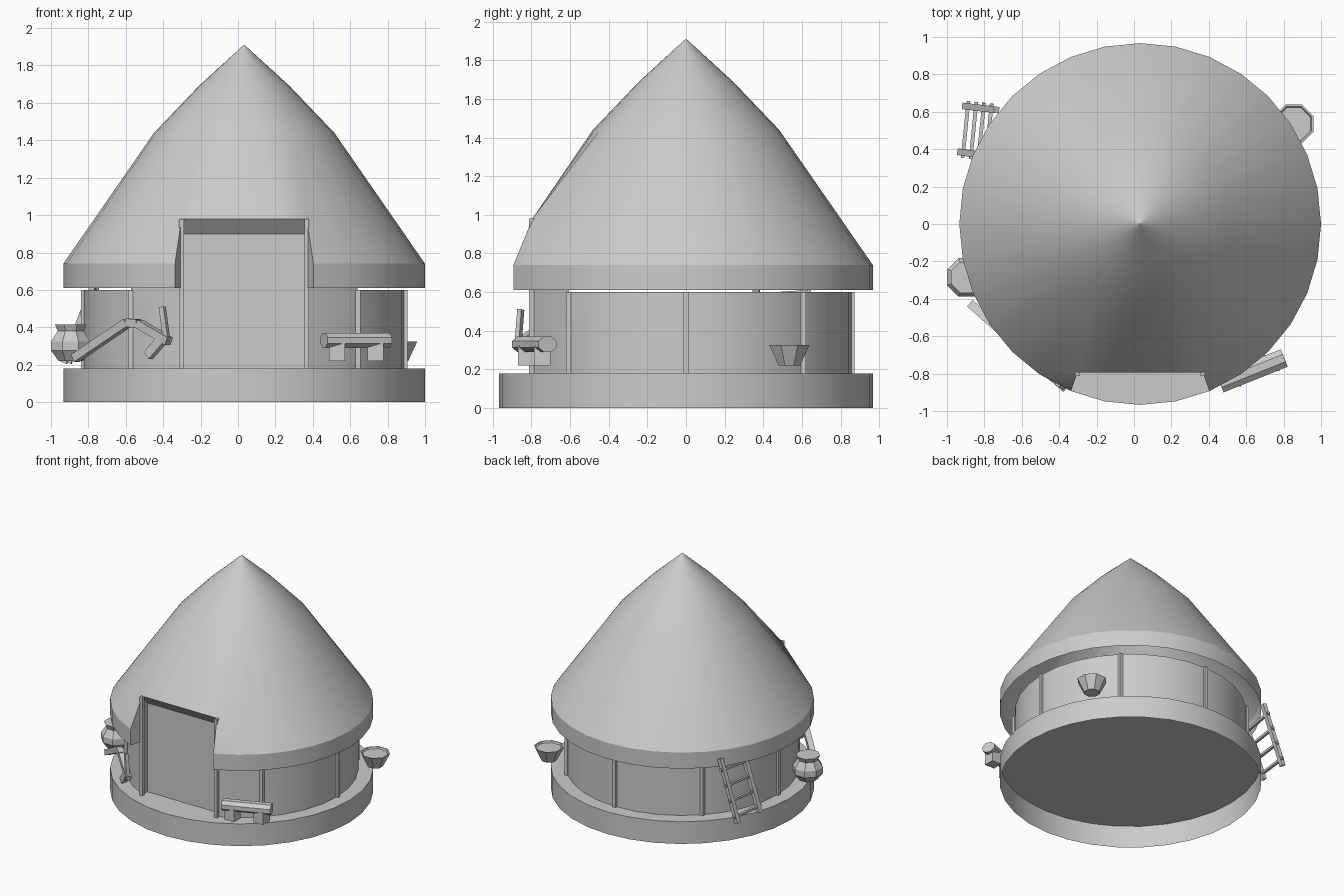
import bpy, bmesh, math
from mathutils import Vector, Matrix

cube = bpy.data.objects.get("Cube")
if cube:
    bpy.data.objects.remove(cube)

CX = 0.033      # hut axis
SIDES = 32
HALF_DOOR = 0.335
DOOR_Y, PANEL_Y = -0.795, -0.73
FLOOR = 0.18
EAVE_R, EAVE_LOW, EAVE_TOP = 0.967, 0.61, 0.74
BROW_Z, PANEL_TOP = 0.98, 0.9

clay = bpy.data.materials.new("plain_grey")
clay.use_nodes = True
clay.diffuse_color = (0.6, 0.6, 0.6, 1)
clay.node_tree.nodes["Principled BSDF"].inputs["Base Color"].default_value = (0.6, 0.6, 0.6, 1)


def finish(name, bm, smooth=0):
    bmesh.ops.remove_doubles(bm, verts=bm.verts, dist=0.0001)
    bmesh.ops.recalc_face_normals(bm, faces=bm.faces)
    mesh = bpy.data.meshes.new(name)
    bm.to_mesh(mesh)
    bm.free()
    mesh.materials.append(clay)
    obj = bpy.data.objects.new(name, mesh)
    bpy.context.collection.objects.link(obj)
    if smooth:
        bpy.ops.object.select_all(action='DESELECT')
        obj.select_set(True)
        bpy.context.view_layer.objects.active = obj
        bpy.ops.object.shade_smooth_by_angle(angle=math.radians(smooth))


def polar(r, i, z, sides=SIDES, centre=(CX, 0)):
    # index 0 points to the front
    a = -math.pi / 2 + math.tau * i / sides
    return Vector((centre[0] + r * math.cos(a), centre[1] + r * math.sin(a), z))


def sheet(name, path, low, tops, smooth=0):
    # upright thin wall along a path, with one top height per stretch
    bm = bmesh.new()
    for (a, b), top in zip(zip(path, path[1:]), tops):
        corners = ((a, low), (b, low), (b, top), (a, top))
        bm.faces.new([bm.verts.new((p[0], p[1], z)) for p, z in corners])
    finish(name, bm, smooth)


def plate(name, corners):
    bm = bmesh.new()
    bm.faces.new([bm.verts.new(c) for c in corners])
    finish(name, bm)


def lathe(name, profile, centre, sides):
    bm = bmesh.new()
    rings = [[bm.verts.new(polar(r, i + 0.5, z, sides, centre)) for i in range(sides)]
             for r, z in profile]
    for low, high in zip(rings, rings[1:]):
        for i in range(sides):
            j = (i + 1) % sides
            bm.faces.new((low[i], low[j], high[j], high[i]))
    bm.faces.new(rings[0])
    bm.faces.new(rings[-1])
    finish(name, bm)


def beam(name, start, end, width, depth, sides=4):
    # straight bar between two points, width measured sideways
    a, b = Vector(start), Vector(end)
    bm = bmesh.new()
    bmesh.ops.create_cone(bm, cap_ends=True, segments=sides, radius1=0.5, radius2=0.5,
                          depth=(b - a).length, matrix=Matrix.Rotation(math.pi / sides, 4, 'Z'))
    fit = 1 / math.cos(math.pi / sides)
    bmesh.ops.scale(bm, verts=bm.verts, vec=(depth * fit, width * fit, 1))
    axis = (b - a).normalized()
    side = Vector((0, 0, 1)).cross(axis)
    side = side.normalized() if side.length > 0.01 else Vector((0, 1, 0))
    turn = Matrix((side.cross(axis), side, axis)).transposed().to_4x4()
    bm.transform(Matrix.Translation((a + b) / 2) @ turn)
    finish(name, bm)


# Round plinth, open underneath, with the floor on top
sheet("base_rim", [polar(EAVE_R, i, 0) for i in range(SIDES + 1)], 0, [FLOOR] * SIDES, 25)
plate("base_floor", [polar(EAVE_R, i, FLOOR) for i in range(SIDES)])

# Round wall, open at the doorway and taller beside it
sheet("wall", [polar(0.857, i, 0) for i in range(2, 31)], FLOOR,
      [0.63 if i in (2, 3, 28, 29) else 0.6 for i in range(2, 30)], 25)

# Wall posts, every eighth of a turn except at the door
for n in range(1, 8):
    p = polar(0.86, n * 4, 0)
    beam("wall_post", (p.x, p.y, FLOOR), (p.x, p.y, 0.6), 0.026, 0.026)

# Door posts and recessed door panel with its reveals
left, right = CX - HALF_DOOR, CX + HALF_DOOR
for x in (left, right):
    beam("door_post", (x, DOOR_Y - 0.005, FLOOR), (x, DOOR_Y - 0.005, BROW_Z), 0.025, 0.025)
sheet("door_panel", [(left, DOOR_Y), (left, PANEL_Y), (right, PANEL_Y), (right, DOOR_Y)], FLOOR,
      [BROW_Z, PANEL_TOP, BROW_Z])

# Upright eave band, interrupted by the doorway
sheet("eave", [polar(EAVE_R, i, 0) for i in range(2, 31)], EAVE_LOW, [EAVE_TOP] * 28, 25)

# Hollow roof: stacked rings whose front is lifted over the doorway
bm = bmesh.new()
profile = [(EAVE_R, EAVE_TOP), (0.482, 1.44), (0.243, 1.69), (0.002, 1.91)]
rings = [[bm.verts.new(polar(r, i, z)) for i in range(SIDES)] for r, z in profile]
brow = [bm.verts.new((CX + HALF_DOOR * k / 2, DOOR_Y, BROW_Z)) for k in range(-2, 3)]
front = (30, 31, 0, 1)
eave, waist = rings[0], rings[1]
for level in range(3):
    low, high = rings[level], rings[level + 1]
    for i in range(SIDES):
        j = (i + 1) % SIDES
        if level or 3 <= i <= 28:
            bm.faces.new((low[i], low[j], high[j], high[i]))
for k, i in enumerate(front):
    bm.faces.new((brow[k], brow[k + 1], waist[(i + 1) % SIDES], waist[i]))
for near, far, tip in ((2, 3, brow[-1]), (30, 29, brow[0])):
    bm.faces.new((eave[near], eave[far], tip))
    bm.faces.new((eave[far], waist[far], tip))
    bm.faces.new((waist[far], waist[near], tip))
for i in (31, 0, 1):
    bm.verts.remove(eave[i])
finish("roof", bm, 60)

# Cheeks beside the doorway and sloping soffit above it
for i, x in ((2, right), (30, left)):
    plate("roof_cheek", (polar(EAVE_R, i, EAVE_LOW), polar(EAVE_R, i, EAVE_TOP),
                         (x, DOOR_Y, BROW_Z), (x, DOOR_Y, EAVE_LOW)))
plate("door_soffit", ((left, DOOR_Y, BROW_Z), (right, DOOR_Y, BROW_Z),
                      (right, PANEL_Y, PANEL_TOP), (left, PANEL_Y, PANEL_TOP)))

# Bench beside the door
along = Vector((math.cos(0.38), math.sin(0.38), 0))
mid = Vector((0.632, -0.785, 0.33))
beam("bench_seat", mid - along * 0.185, mid + along * 0.185, 0.1, 0.08, 8)
for s in (-0.11, 0.11):
    leg = mid + along * s
    leg.z = 0.22
    beam("bench_leg", leg, leg + Vector((0, 0, 0.1)), 0.085, 0.085)

# Bowl and water pot
lathe("bowl", [(0.06, 0.22), (0.112, 0.325), (0.102, 0.325), (0.095, 0.312)], (0.855, 0.535), 8)
lathe("pot", [(0.07, 0.22), (0.112, 0.275), (0.112, 0.325), (0.075, 0.38),
              (0.09, 0.415)], (-0.895, -0.285), 8)

# Ladder leaning on the eave
rails = [(Vector((-0.905, 0.63, 0.21)), Vector((-0.735, 0.61, 0.68))),
         (Vector((-0.93, 0.385, 0.21)), Vector((-0.76, 0.36, 0.66)))]
for foot, head in rails:
    beam("ladder_rail", foot, head, 0.035, 0.03)
for t in (0.1, 0.35, 0.59, 0.83):
    a, b = (foot.lerp(head, t) for foot, head in rails)
    reach = (a - b) * 0.12
    beam("ladder_rung", a + reach, b - reach, 0.02, 0.02)

# Bent wooden plough with handle and share
bends = [(-0.87, -0.43, 0.235), (-0.59, -0.68, 0.425), (-0.53, -0.735, 0.42), (-0.37, -0.875, 0.325)]
for a, b in zip(bends, bends[1:]):
    beam("plough_beam", a, b, 0.045, 0.045)
beam("plough_handle", (-0.38, -0.87, 0.32), (-0.405, -0.855, 0.51), 0.025, 0.03)
beam("plough_share", (-0.41, -0.84, 0.33), (-0.48, -0.79, 0.25), 0.04, 0.05)
